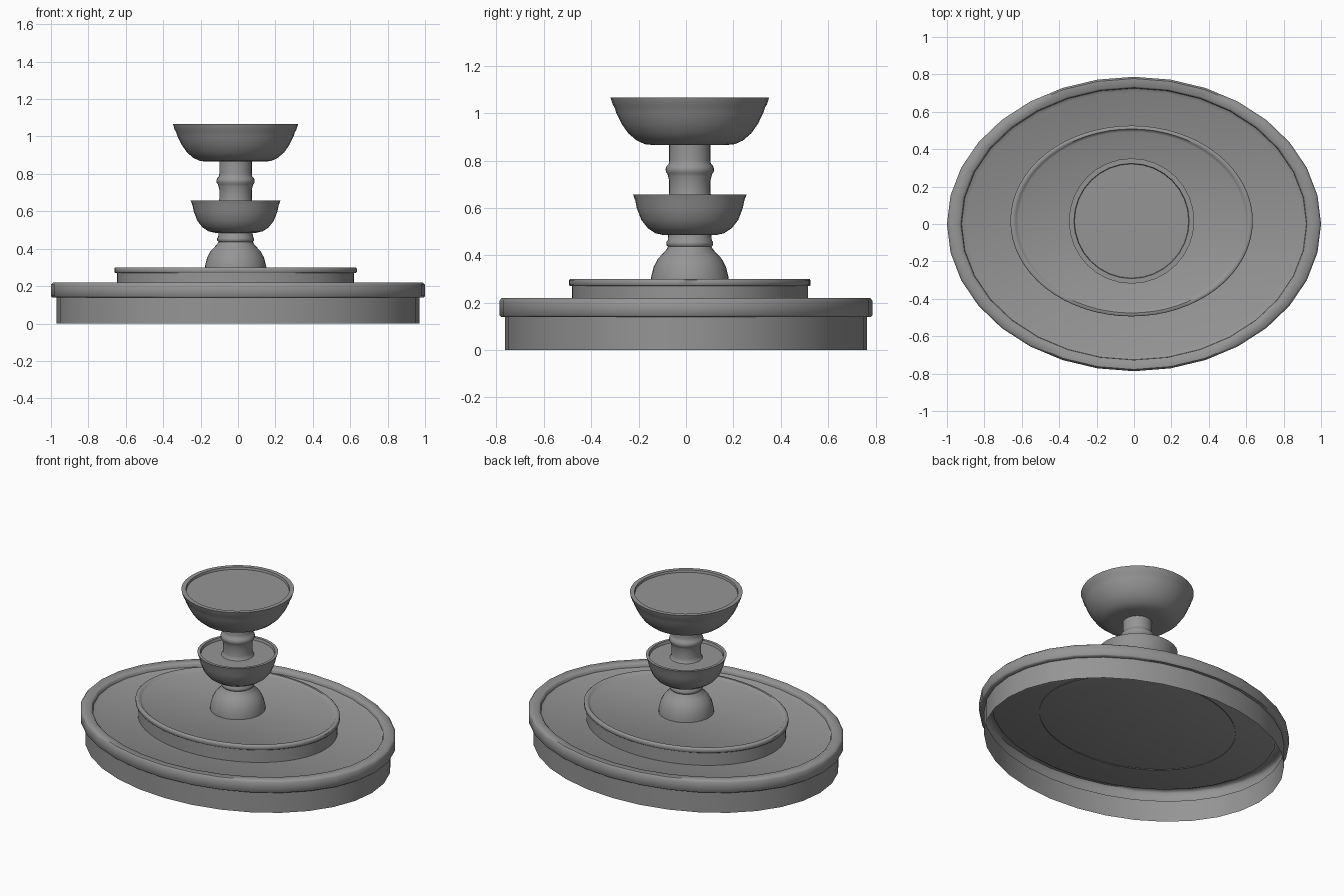
import bpy
import bmesh
import math

cube = bpy.data.objects.get("Cube")
if cube:
    bpy.data.objects.remove(cube, do_unlink=True)

GREY = (0.3, 0.3, 0.3, 1)
stone = bpy.data.materials.new("grey stone")
stone.use_nodes = True
stone.diffuse_color = GREY
stone.node_tree.nodes["Principled BSDF"].inputs["Base Color"].default_value = GREY

OVAL = 0.787            # depth to width ratio of the two oval basins
AXIS = (-0.013, 0.016)  # the upper parts stand slightly off centre


def lathe(name, profile, center=AXIS, depth=1.0, segments=32):
    """Turn a (radius, height) profile around z; radius 0 closes to a point."""
    bm = bmesh.new()
    rings = []
    for r, z in profile:
        if r == 0:
            rings.append([bm.verts.new((0, 0, z))] * segments)
            continue
        angles = [math.tau * i / segments for i in range(segments)]
        rings.append([bm.verts.new((r * math.cos(a), r * depth * math.sin(a), z))
                      for a in angles])
    for low, high in zip(rings, rings[1:]):
        for i in range(segments):
            j = (i + 1) % segments
            bm.faces.new(dict.fromkeys((low[i], low[j], high[j], high[i])))
    mesh = bpy.data.meshes.new(name)
    bm.to_mesh(mesh)
    bm.free()
    obj = bpy.data.objects.new(name, mesh)
    obj.location = (*center, 0)
    mesh.materials.append(stone)
    bpy.context.collection.objects.link(obj)
    bpy.ops.object.select_all(action="DESELECT")
    obj.select_set(True)
    bpy.context.view_layer.objects.active = obj
    bpy.ops.object.shade_smooth_by_angle(angle=math.radians(50))
    return obj


# Large oval basin, open underneath, with a broad lip and shallow floor
lathe("lower_basin", [(0.97, 0), (0.97, 0.14), (0.993, 0.14), (1, 0.147),
                      (1, 0.208), (0.988, 0.22), (0.935, 0.22), (0.925, 0.212),
                      (0.922, 0.195), (0.90, 0.185), (0, 0.185)],
      center=(0, 0), depth=OVAL)

# Raised oval tier with a thin lip
lathe("upper_basin", [(0.633, 0.18), (0.633, 0.27), (0.643, 0.27), (0.648, 0.275),
                      (0.648, 0.295), (0.642, 0.30), (0.625, 0.30), (0.618, 0.293),
                      (0.605, 0.287), (0, 0.287)],
      depth=OVAL, segments=64)

# Bell-shaped foot with a collar
lathe("pedestal", [(0.165, 0.28), (0.164, 0.305), (0.153, 0.35), (0.135, 0.385),
                   (0.116, 0.405), (0.098, 0.425), (0.092, 0.437), (0.098, 0.443),
                   (0.099, 0.455), (0.093, 0.464), (0.09, 0.495)])

# Small bowl
lathe("lower_bowl", [(0, 0.485), (0.11, 0.485), (0.145, 0.493), (0.178, 0.515),
                     (0.205, 0.55), (0.224, 0.60), (0.23, 0.63), (0.24, 0.657),
                     (0.222, 0.657), (0.218, 0.64), (0, 0.64)])

# Column with a ringed band
lathe("column", [(0.1, 0.636), (0.09, 0.65), (0.087, 0.665), (0.087, 0.715),
                 (0.092, 0.735), (0.094, 0.743), (0.101, 0.752), (0.102, 0.765),
                 (0.098, 0.777), (0.089, 0.786), (0.087, 0.80), (0.087, 0.87)])

# Large bowl on top
lathe("upper_bowl", [(0, 0.865), (0.15, 0.865), (0.19, 0.869), (0.225, 0.885),
                     (0.26, 0.915), (0.288, 0.955), (0.31, 1.0), (0.318, 1.025),
                     (0.325, 1.035), (0.335, 1.066), (0.308, 1.066), (0.305, 1.052),
                     (0, 1.052)])
